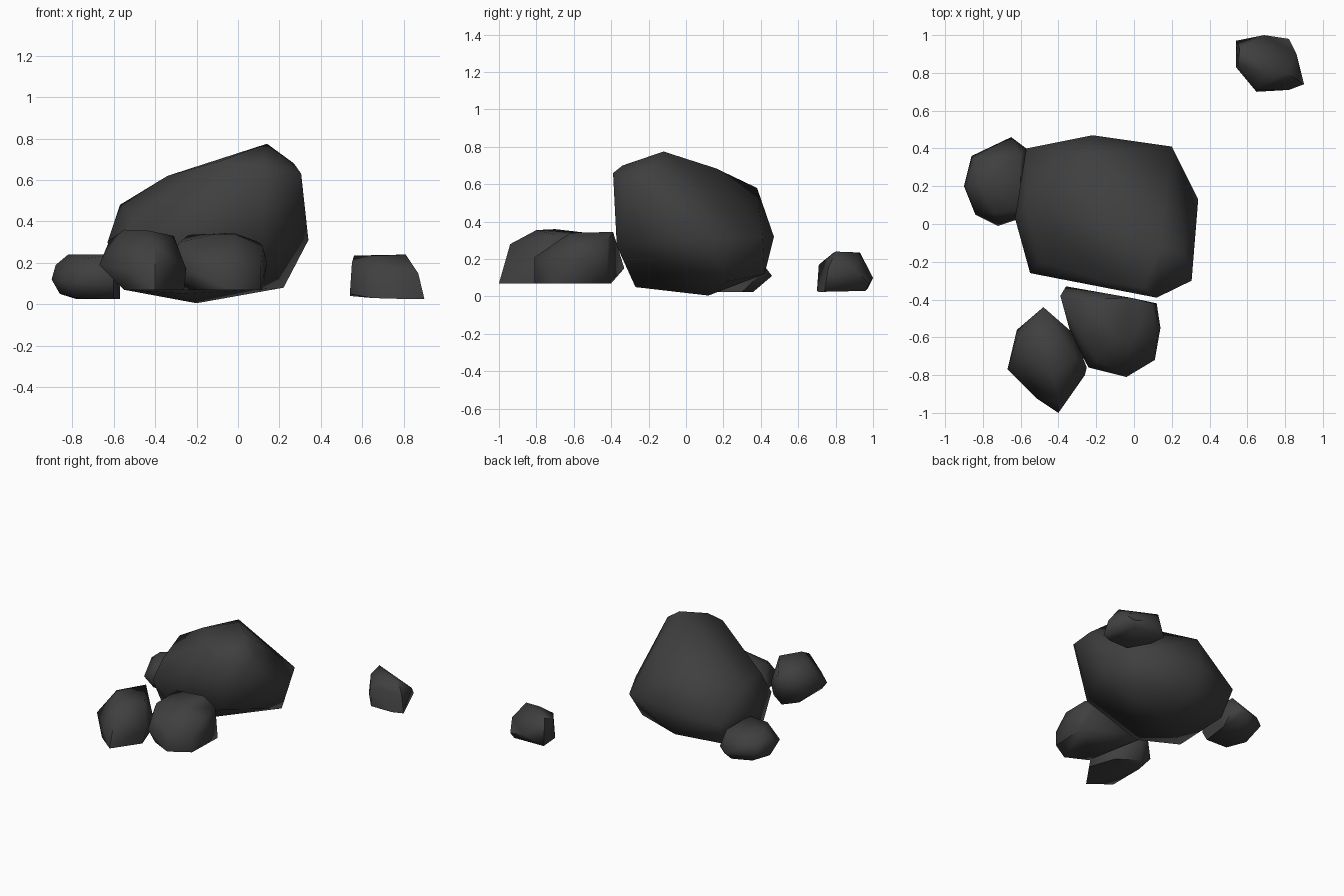
import bpy
import bmesh
import math

default_cube = bpy.data.objects.get("Cube")
if default_cube:
    bpy.data.objects.remove(default_cube, do_unlink=True)

# One dark grey stone colour for every rock
stone = bpy.data.materials.new("dark_grey_stone")
stone.use_nodes = True
stone_colour = (.05, .05, .05, 1)
stone.diffuse_color = stone_colour
shader = next(node for node in stone.node_tree.nodes if node.type == "BSDF_PRINCIPLED")
shader.inputs["Base Color"].default_value = stone_colour
shader.inputs["Roughness"].default_value = .9


def hull_rock(name, crown, waist, base, sharp_angle=62):
    """Wrap a faceted skin round a rock's crown, waist and base corners."""
    mesh = bmesh.new()
    for corner in crown + waist + base:
        mesh.verts.new(corner)
    result = bmesh.ops.convex_hull(mesh, input=mesh.verts[:])
    unused = set(result["geom_interior"]) | set(result["geom_unused"])
    loose = [item for item in unused if isinstance(item, bmesh.types.BMVert)]
    bmesh.ops.delete(mesh, geom=loose, context="VERTS")
    bmesh.ops.recalc_face_normals(mesh, faces=mesh.faces[:])

    data = bpy.data.meshes.new(name)
    mesh.to_mesh(data)
    mesh.free()
    data.materials.append(stone)
    rock = bpy.data.objects.new(name, data)
    bpy.context.collection.objects.link(rock)

    bpy.ops.object.select_all(action="DESELECT")
    rock.select_set(True)
    bpy.context.view_layer.objects.active = rock
    bpy.ops.object.shade_smooth_by_angle(angle=math.radians(sharp_angle))


# Main boulder: leaning crown, wide waist, tapered underside
hull_rock(
    "main_boulder",
    crown=[(.14, -.12, .775), (.27, -.16, .68), (.305, -.3, .63), (.12, -.39, .66),
           (.05, -.34, .7), (-.09, -.32, .69), (-.1, .16, .685), (-.34, .05, .62),
           (-.26, .38, .58), (-.57, .1, .48), (-.5, -.2, .44)],
    waist=[(.34, .13, .31), (.2, .41, .32), (-.22, .47, .32), (-.57, .4, .28),
           (-.63, .03, .3), (-.55, -.26, .28), (.12, -.37, .27)],
    base=[(.22, .22, .08), (-.2, .12, .005), (-.2, .42, .12), (-.55, .3, .09),
          (-.55, -.15, .07), (-.25, -.27, .05)],
    sharp_angle=75,
)

# Two rocks resting in front of the boulder
hull_rock(
    "front_right_rock",
    crown=[(-.48, -.44, .33), (-.55, -.7, .36), (-.43, -.8, .355),
           (-.31, -.7, .33), (-.4, -.94, .28), (-.62, -.6, .31)],
    waist=[(-.67, -.77, .19), (-.62, -.56, .16), (-.52, -.92, .17),
           (-.25, -.76, .17), (-.32, -.58, .17)],
    base=[(-.4, -1, .07), (-.26, -.8, .07), (-.55, -.88, .07),
          (-.55, -.6, .07), (-.33, -.6, .07), (-.47, -.5, .07)],
)
hull_rock(
    "front_middle_rock",
    crown=[(-.24, -.4, .335), (-.02, -.39, .345), (-.1, -.6, .34), (-.02, -.62, .34),
           (.1, -.42, .3), (.12, -.6, .28), (-.28, -.6, .3), (-.2, -.72, .25)],
    waist=[(-.39, -.38, .16), (-.36, -.33, .15), (.14, -.55, .2), (.11, -.72, .18),
           (-.04, -.81, .21), (-.24, -.76, .17), (-.33, -.6, .16)],
    base=[(-.04, -.81, .07), (.11, -.72, .07), (.12, -.42, .07),
          (-.2, -.73, .07), (-.26, -.4, .07)],
)

# Rock tucked against the right flank of the boulder
hull_rock(
    "right_side_rock",
    crown=[(-.82, .22, .24), (-.6, .36, .24), (-.6, .08, .24),
           (-.74, .06, .22), (-.88, .2, .19), (-.84, .34, .18)],
    waist=[(-.9, .2, .12), (-.86, .36, .11), (-.65, .46, .11), (-.57, .4, .12),
           (-.84, .05, .11), (-.72, -.01, .11), (-.6, .03, .11)],
    base=[(-.78, .3, .025), (-.86, .2, .05), (-.64, .36, .025),
          (-.57, .3, .025), (-.78, .08, .03), (-.6, .08, .025)],
)

# Lone rock lying apart at the back left
hull_rock(
    "back_left_rock",
    crown=[(.56, .93, .235), (.81, .8, .24), (.7, .79, .235), (.55, .84, .2)],
    waist=[(.69, 1, .1), (.82, .98, .07), (.86, .9, .15), (.87, .76, .15), (.64, .71, .17)],
    base=[(.54, .97, .04), (.54, .83, .05), (.8, .96, .03), (.9, .74, .025),
          (.82, .71, .025), (.65, .7, .03)],
)
